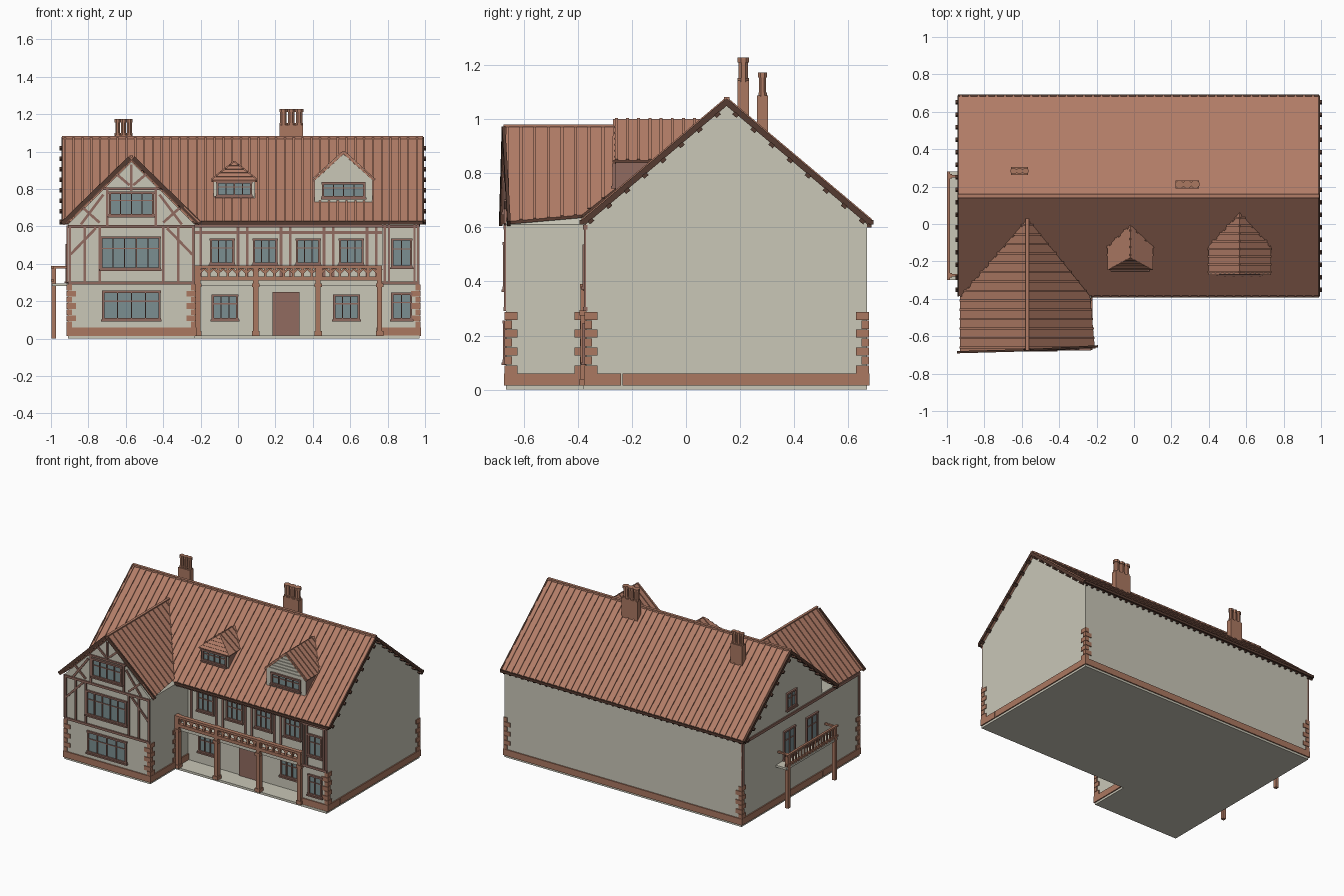
import bpy, bmesh, math
from mathutils import Vector as V

cube = bpy.data.objects.get("Cube")
if cube:
    bpy.data.objects.remove(cube)


def material(name, *srgb):
    lin = [((c + 0.055) / 1.055) ** 2.4 for c in srgb] + [1]
    m = bpy.data.materials.new(name)
    m.use_nodes = True
    m.diffuse_color = lin
    m.node_tree.nodes["Principled BSDF"].inputs["Base Color"].default_value = lin
    return m


WALL = material("plaster", 0.79, 0.78, 0.72)
ROOF = material("roof tile", 0.70, 0.49, 0.405)
BRICK = material("brick", 0.67, 0.47, 0.38)
TIMBER = material("timber", 0.57, 0.42, 0.375)
GLASS = material("window glass", 0.48, 0.56, 0.57)
DARK = material("dark eaves", 0.33, 0.23, 0.19)


class Part:
    """Collects solids into one object."""

    def __init__(self, name, *mats):
        self.name, self.mats, self.bm = name, mats, bmesh.new()

    def prism(self, pts, off):
        a = [self.bm.verts.new(p) for p in pts]
        b = [self.bm.verts.new(V(p) + V(off)) for p in pts]
        self.bm.faces.new(a)
        self.bm.faces.new(b[::-1])
        for i in range(len(a)):
            j = (i + 1) % len(a)
            self.bm.faces.new((a[i], b[i], b[j], a[j]))

    def box(self, x0, x1, y0, y1, z0, z1):
        self.prism([(x0, y0, z0), (x1, y0, z0), (x1, y1, z0), (x0, y1, z0)], (0, 0, z1 - z0))

    def plate(self, face, plane, u0, u1, z0, z1, out=0.008):
        if face == "front":
            self.box(u0, u1, plane - out, plane + 0.005, z0, z1)
        else:
            self.box(plane - out, plane + 0.005, u0, u1, z0, z1)

    def beam(self, p, q, w, h, n):
        p, q = V(p), V(q)
        side = (q - p).cross(V(n)).normalized()
        up = side.cross(q - p).normalized()
        s = side * w / 2
        self.prism([p - s, p + s, p + s + up * h, p - s + up * h], q - p)

    def drum(self, x, y, z0, z1, r, sides=8):
        ring = [(x + r * math.cos((i + .5) * math.tau / sides),
                 y + r * math.sin((i + .5) * math.tau / sides), z0) for i in range(sides)]
        self.prism(ring, (0, 0, z1 - z0))

    def done(self, rule=None):
        bmesh.ops.recalc_face_normals(self.bm, faces=self.bm.faces[:])
        for f in self.bm.faces:
            f.normal_update()
            f.material_index = rule(f) if rule else 0
        me = bpy.data.meshes.new(self.name)
        self.bm.to_mesh(me)
        for m in self.mats:
            me.materials.append(m)
        bpy.context.collection.objects.link(bpy.data.objects.new(self.name, me))


def slope(part, a, b, c, d, gap=0.047, thick=0.015):
    """Ribbed roof plane: ridge a-b, eave d-c."""
    a, b, c, d = map(V, (a, b, c, d))
    n = (b - a).cross(d - a).normalized()
    n = n if n.z > 0 else -n
    part.prism([a, b, c, d], -n * thick)
    u, length = (b - a).normalized(), (b - a).length
    sc, sd = (c - a).dot(u), (d - a).dot(u)
    count = round(length / gap)
    for i in range(count):
        s = (i + 0.3) * length / count
        q = d.lerp(c, (s - sd) / (sc - sd)) if s <= sc else c.lerp(b, (s - sc) / (length - sc))
        part.beam(a + u * s, q, 0.011, 0.006, n)


L, R, F, B, REC = -0.91, 0.97, -0.37, 0.67, -0.24       # main wall planes
WF, WR, WX = -0.665, -0.23, -0.57                       # wing front, right, ridge
PITCH = 0.841


def roof_z(y):
    return 1.075 - PITCH * abs(y - 0.15)


# Walls: main house, right bay, wing, ground slab
def house_profile(x, ys):
    return [(x, ys[0], 0.01)] + [(x, y, roof_z(y) - 0.02) for y in ys] + [(x, ys[-1], 0.01)]


main = Part("main_walls", WALL)
main.prism(house_profile(L, (REC, 0.15, B)), (R - L, 0, 0))
main.prism(house_profile(0.77, (F, REC + 0.01)), (R - 0.77, 0, 0))
main.done()
wing = Part("wing_walls", WALL)
wing.prism([(x, WF, z) for x, z in ((L, .01), (WR, .01), (WR, .61), (WX, .945), (L, .61))],
           (0, REC - WF + 0.01, 0))
wing.done()
slab = Part("ground_slab", WALL)
slab.box(L, R, F - 0.01, B, 0, 0.016)
slab.box(L, WR, WF, F, 0, 0.016)
slab.box(WR, 0.77, F, REC, 0.28, 0.31)
slab.done()

# Brick plinth and corner quoins
plinth = Part("plinth", BRICK)
e = 0.008
plinth.box(L - e, R + e, REC + 0.005, B + e, 0.015, 0.06)
plinth.box(L - e, WR + e, WF - e, REC, 0.015, 0.06)
plinth.box(0.74, R + e, F - e, REC, 0.015, 0.06)
plinth.done()
quoins = Part("corner_quoins", BRICK)
for x, y, sx, sy in ((R, B, -1, -1), (R, F, -1, 1), (L, B, 1, -1), (L, WF, 1, 1),
                     (WR, WF, -1, 1), (WR, F, -1, -1)):
    for k in range(7):
        lx, ly = (0.045, 0.022) if k % 2 else (0.022, 0.042)
        xs = sorted((x - sx * 0.006, x + sx * lx))
        ys = sorted((y - sy * 0.006, y + sy * ly))
        quoins.box(*xs, *ys, 0.06 + k * 0.033, 0.09 + k * 0.033)
quoins.done()

# Roofs
X0, X1, EF, EB = -0.94, 0.99, -0.385, 0.685
roof = Part("main_roof", ROOF)
for ey in (EF, EB):
    slope(roof, (X0, .15, 1.075), (X1, .15, 1.075), (X1, ey, roof_z(ey)), (X0, ey, roof_z(ey)))
roof.beam((X0, .15, 1.068), (X1, .15, 1.068), 0.02, 0.014, (0, 0, 1))
roof.done()
wroof = Part("wing_roof", ROOF)
top, back = (WX, -.675, .972), (WX, .03, .972)
slope(wroof, top, back, (-.93, EF, .622), (-.93, -.685, .622), 0.05)
slope(wroof, top, back, (-.235, EF, .646), (-.21, -.655, .622), 0.05)
wroof.beam(top, back, 0.018, 0.008, (0, 0, 1))
wroof.done()

# Bargeboards, gutters and rafter ends
trim = Part("eaves_trim", DARK)
for ey in (EF, EB):
    n = V((0, -1 if ey < 0 else 1, 1 / PITCH)).normalized()
    for x in (X0, X1):
        p, q = V((x, .15, 1.075)) - n * 0.02, V((x, ey, roof_z(ey))) - n * 0.02
        trim.beam(p, q, 0.01, 0.022, n)
        for k in range(8):
            c = p.lerp(q, (k + .6) / 8) - n * 0.01
            trim.beam(c, c + (q - p) * 0.03, 0.03, 0.014, n)
    start = WR if ey < 0 else X0
    trim.box(start, X1, ey - 0.008, ey + 0.008, roof_z(ey) - 0.015, roof_z(ey) + 0.003)
for k in range(40):
    x = X0 + 0.03 + k * 0.048
    trim.box(x, x + 0.012, B, B + 0.015, 0.6, 0.622)
for foot in ((-.93, -.685, .62), (-.21, -.655, .62)):
    trim.beam(V(top) - V((0, 0, .016)), V(foot) - V((0, 0, .014)), 0.012, 0.024, (0, 0, 1))
trim.done()

# Windows
frames, glass = Part("window_frames", TIMBER), Part("window_glass", GLASS)


def window(face, plane, u0, u1, z0, z1, cols=3, rows=2):
    glass.plate(face, plane, u0, u1, z0, z1, 0.003)
    for z in (z0, z1):
        frames.plate(face, plane, u0 - 0.008, u1 + 0.008, z - 0.006, z + 0.006, 0.013)
    frames.plate(face, plane, u0 - 0.012, u1 + 0.012, z0 - 0.014, z0 - 0.004, 0.018)
    for k in range(cols + 1):
        u, w = u0 + (u1 - u0) * k / cols, 0.006 if k in (0, cols) else 0.003
        frames.plate(face, plane, u - w, u + w, z0, z1, 0.012)
    for k in range(1, rows):
        z = z0 + (z1 - z0) * (0.3 + 0.7 * k / rows)
        frames.plate(face, plane, u0, u1, z - 0.003, z + 0.003, 0.008)


window("front", WF, -.72, -.42, .105, .25, 4)
window("front", WF, -.73, -.42, .375, .54, 5)
window("front", WF, -.685, -.455, .66, .78, 4)
for x in (-.085, .145, .375, .605):
    window("front", REC, x - .06, x + .06, .40, .53)
for x in (-.07, .58):
    window("front", REC, x - .065, x + .065, .105, .23)
window("front", F, .825, .925, .105, .24, 2)
window("front", F, .825, .925, .385, .53, 2)
window("left", L, .075, .195, .31, .50, 2)
window("left", L, -.18, -.06, .31, .50, 2)
window("left", L, .06, .16, .65, .76, 2)
window("front", -.235, -.11, .07, .765, .835, 4)
window("front", -.26, .455, .675, .757, .83, 4)
frames.done()
glass.done()
door = Part("front_door", TIMBER)
door.plate("front", REC, .185, .33, .016, .25, 0.012)
door.done()

# Timber framing
tim = Part("timber_framing", TIMBER)
for z in (.29, .592):
    tim.plate("front", WF, L, WR, z, z + .016, 0.01)
    tim.plate("front", F, .77, R, z, z + .016, 0.01)
tim.plate("front", REC, WR, .77, .56, .574)
tim.box(WR, .77, F - .005, F + .015, .595, .625)
tim.plate("front", WF, -.72, -.42, .795, .808, 0.01)
tim.plate("front", WF, WX - .007, WX + .007, .79, .93)
for s in (-1, 1):
    for dx, z0, z1 in ((.33, .3, .6), (.17, .3, .6), (.25, .3, .6), (.13, .6, .81)):
        tim.plate("front", WF, WX + s * dx - .007, WX + s * dx + .007, z0, z1)
    for x0, z0, x1, z1 in ((.325, .45, .19, .59), (.17, .62, .26, .7), (.27, .61, .15, .77),
                           (.01, .82, .08, .88)):
        tim.beam((WX + s * x0, WF, z0), (WX + s * x1, WF, z1), 0.014, 0.008, (0, -1, 0))
for x in (-.2, 0, .05, .23, .28, .46, .51, .69, .74):
    tim.plate("front", REC, x - .007, x + .007, .31, .62)
for x in (.785, .808, .943, .963):
    tim.plate("front", F, x - .006, x + .006, .3, .61)
tim.plate("left", L, WF, B, .585, .605)
tim.plate("left", L, B - .02, B, .29, .6)
tim.plate("left", L, WF, WF + .018, .3, .6)
tim.done()

# Front gallery: columns, beam and arcaded railing
gal = Part("front_gallery", BRICK)
for x in (-.215, .095, .428, .757):
    gal.box(x - .014, x + .014, -.39, -.355, .015, .39)
    gal.box(x - .02, x + .02, -.394, -.35, .015, .04)
    gal.box(x - .02, x + .02, -.394, -.35, .275, .295)
gal.box(WR, .77, -.388, -.36, .31, .333)
gal.box(WR, .77, -.392, -.362, .374, .39)
for k in range(20):
    x = WR + .025 + k * .05
    gal.box(x - .007, x + .007, -.384, -.368, .33, .376)
    for s in (-1, 1):
        gal.beam((x, -.37, .35), (x + s * .024, -.37, .373), .011, .01, (0, -1, 0))
gal.done()

# Side balcony
deck = Part("side_balcony_floor", WALL)
deck.box(-.995, L, -.3, .28, .28, .295)
deck.done()
rail = Part("side_balcony_railing", BRICK)
for y in (-.275, .255):
    rail.box(-.998, -.974, y - .012, y + .012, 0, .385)
    rail.box(-.995, L, y - .007, y + .007, .375, .387)
for z in (.305, .375):
    rail.box(-1.0, -.984, -.3, .28, z, z + .012)
for k in range(16):
    rail.box(-.996, -.988, -.25 + k * .032, -.24 + k * .032, .295, .38)
rail.done()


# Dormers: plaster front, timber cheeks
def cheeks(f):
    return 1 if abs(f.normal.x) > 0.9 else 0


for name, cx, w, fy, z0, zr, hip in (("small_dormer", -.02, .11, -.235, .735, .945, .065),
                                     ("large_dormer", .565, .155, -.26, .725, 1.0, 0)):
    body = Part(name + "_walls", WALL, TIMBER)
    body.box(cx - w, cx + w, fy, -.05, z0, .85)
    if not hip:
        body.prism([(cx - w, fy, .845), (cx + w, fy, .845), (cx, fy, zr - .015)], (0, .15, 0))
        for k in range(6):
            half = w * (1 - k / 6.5)
            body.plate("front", fy, cx - half, cx + half, .85 + k * .022, .864 + k * .022, .005)
    body.done(cheeks)
    cap = Part(name + "_roof", ROOF)
    ry, ey = .15 - (1.075 - zr) / PITCH, .15 - .225 / PITCH
    a, b = V((cx, fy - .01 + hip, zr)), V((cx, ry, zr))
    d = [V((cx + s * (w + .012), fy - .012, .848)) for s in (-1, 1)]
    for p in d:
        slope(cap, a, b, (p.x, ey, .848), p, 0.04, 0.01)
    if hip:
        cap.prism([a, d[0], d[1]], (0, .004, -.01))
        for k in range(1, 5):
            cap.beam(d[0].lerp(a, k / 5), d[1].lerp(a, k / 5), .008, .004, (0, -1, 1))
    cap.done()

# Chimneys with three clustered flues
for name, cx, cy, zt, w in (("right_chimney", .285, .212, 1.228, .062),
                            ("left_chimney", -.612, .283, 1.173, .046)):
    ch = Part(name, BRICK)
    ch.box(cx - w, cx + w, cy - .021, cy + .021, .93, zt - .085)
    for k in (-1, 0, 1):
        x = cx + k * w * .68
        ch.drum(x, cy, zt - .09, zt - .015, w * .3)
        ch.drum(x, cy, zt - .018, zt, w * .38)
        ch.drum(x, cy, zt - .09, zt - .075, w * .37)
    ch.done()
